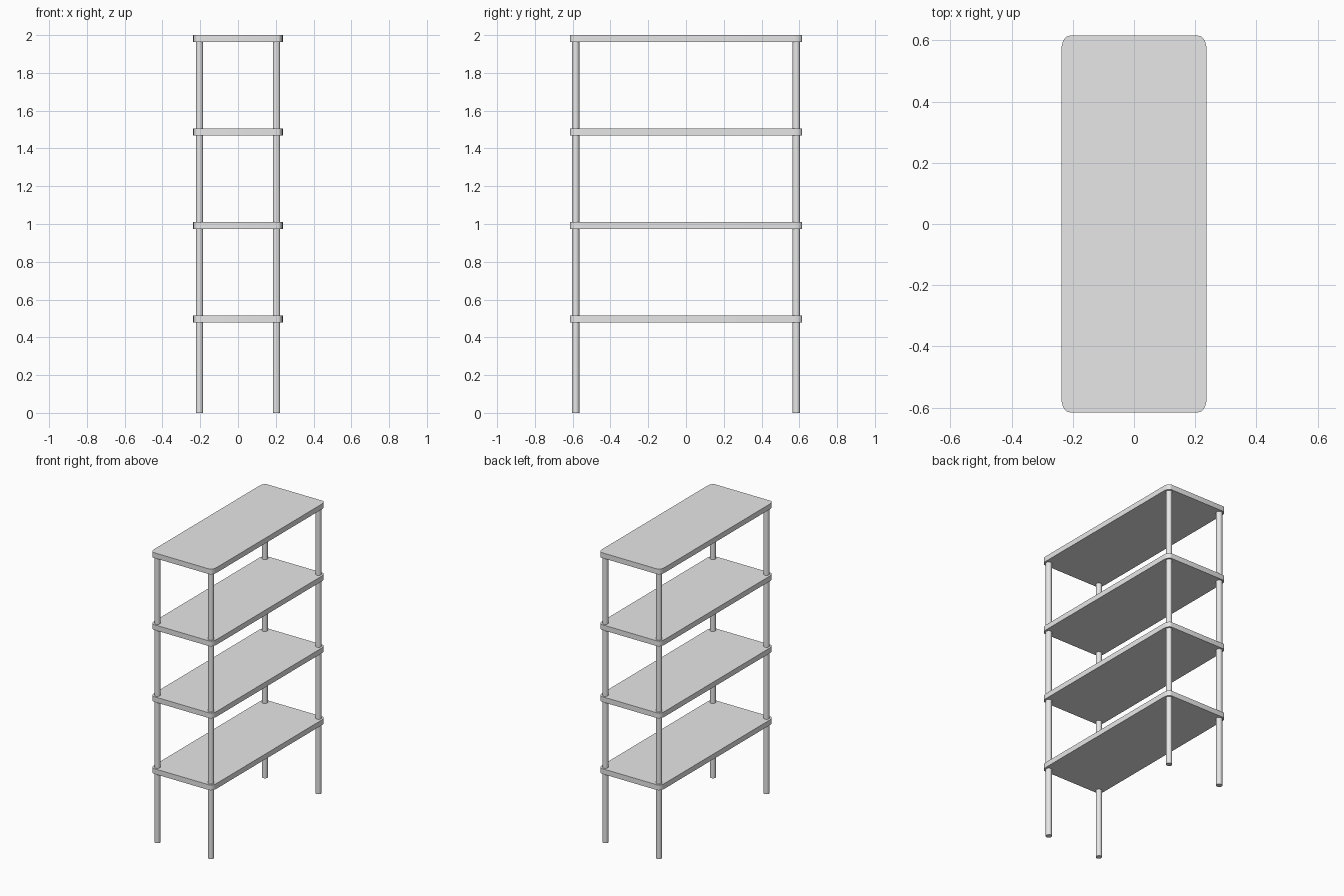
import bpy
import bmesh
from math import cos, sin, pi

cube = bpy.data.objects.get("Cube")
if cube:
    bpy.data.objects.remove(cube, do_unlink=True)

grey = bpy.data.materials.new("light_grey")
grey.use_nodes = True
colour = (0.8, 0.8, 0.8, 1)
grey.diffuse_color = colour
grey.node_tree.nodes["Principled BSDF"].inputs["Base Color"].default_value = colour

HALF_X, HALF_Y, THICK = 0.237, 0.615, 0.036
CORNER_X, CORNER_Y, STEPS = 0.026, 0.046, 8
LEG_X, LEG_Y, LEG_R = 0.204, 0.584, 0.0195
TOP, SPACING = 2.0, 0.495


def extruded(name, outline, bottom, height):
    """Extrude a closed outline upwards into a solid."""
    bm = bmesh.new()
    face = bm.faces.new([bm.verts.new((x, y, bottom)) for x, y in outline])
    grown = bmesh.ops.extrude_face_region(bm, geom=[face])["geom"]
    verts = [v for v in grown if isinstance(v, bmesh.types.BMVert)]
    bmesh.ops.translate(bm, verts=verts, vec=(0, 0, height))
    bmesh.ops.recalc_face_normals(bm, faces=bm.faces)
    mesh = bpy.data.meshes.new(name)
    bm.to_mesh(mesh)
    bm.free()
    mesh.materials.append(grey)
    obj = bpy.data.objects.new(name, mesh)
    bpy.context.collection.objects.link(obj)
    bpy.ops.object.select_all(action="DESELECT")
    obj.select_set(True)
    bpy.context.view_layer.objects.active = obj
    bpy.ops.object.shade_smooth_by_angle(angle=pi / 6)


# Shelf outline: a rectangle with elliptical corners
shelf_outline = []
for quarter, (sx, sy) in enumerate([(1, 1), (-1, 1), (-1, -1), (1, -1)]):
    for i in range(STEPS + 1):
        a = (quarter + i / STEPS) * pi / 2
        shelf_outline.append((sx * (HALF_X - CORNER_X) + CORNER_X * cos(a),
                              sy * (HALF_Y - CORNER_Y) + CORNER_Y * sin(a)))

# Four equally spaced shelves
for level, name in enumerate(["top", "upper", "middle", "lower"]):
    extruded(name + "_shelf", shelf_outline, TOP - THICK - level * SPACING, THICK)

# Four round legs running up into the top shelf
for sx, side in ((1, "left"), (-1, "right")):
    for sy, end in ((-1, "front"), (1, "back")):
        circle = [(sx * LEG_X + LEG_R * cos(i * pi / 16),
                   sy * LEG_Y + LEG_R * sin(i * pi / 16)) for i in range(32)]
        extruded(f"{end}_{side}_leg", circle, 0, TOP - THICK / 2)
